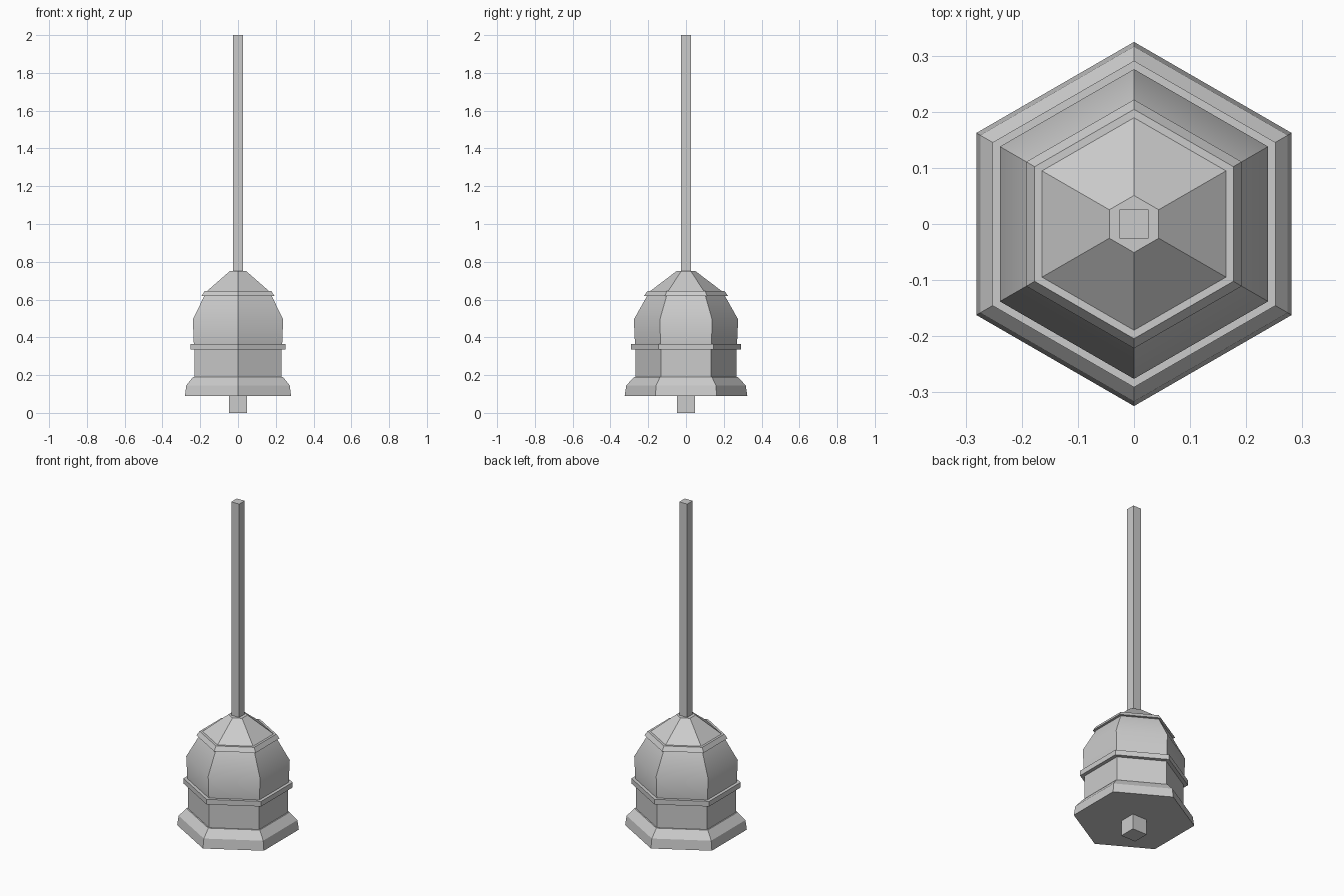
import bpy, bmesh, math

if "Cube" in bpy.data.objects:
    bpy.data.objects.remove(bpy.data.objects["Cube"])

SIDES = 6
TO_CORNER = 1 / math.cos(math.pi / SIDES)


def hex_part(name, profile, smooth=False):
    """Closed hexagonal solid from (flat-side radius, z) pairs, corners on +-y."""
    bm = bmesh.new()
    rings = []
    for r, z in profile:
        ring = []
        for i in range(SIDES):
            a = math.pi / 2 + i * math.tau / SIDES
            ring.append(bm.verts.new((r * TO_CORNER * math.cos(a),
                                      r * TO_CORNER * math.sin(a), z)))
        rings.append(ring)
    for lo, hi in zip(rings, rings[1:]):
        for i in range(SIDES):
            j = (i + 1) % SIDES
            bm.faces.new((lo[i], lo[j], hi[j], hi[i]))
    bm.faces.new(rings[0][::-1])
    bm.faces.new(rings[-1])
    finish(name, bm, smooth)


def square_post(name, width, z0, z1):
    bm = bmesh.new()
    bmesh.ops.create_cube(bm, size=1)
    bmesh.ops.scale(bm, vec=(width, width, z1 - z0), verts=bm.verts)
    bmesh.ops.translate(bm, vec=(0, 0, (z0 + z1) / 2), verts=bm.verts)
    finish(name, bm)


def finish(name, bm, smooth=False):
    bmesh.ops.recalc_face_normals(bm, faces=bm.faces)
    mesh = bpy.data.meshes.new(name)
    bm.to_mesh(mesh)
    bm.free()
    obj = bpy.data.objects.new(name, mesh)
    bpy.context.collection.objects.link(obj)
    if smooth:
        bpy.ops.object.select_all(action='DESELECT')
        obj.select_set(True)
        bpy.context.view_layer.objects.active = obj
        bpy.ops.object.shade_smooth_by_angle(angle=math.radians(30))


# Bell: flared lip, straight waist, sloping shoulder
hex_part("bell_lip", [(0.281, 0.09), (0.274, 0.145), (0.238, 0.19)])
hex_part("bell_waist", [(0.231, 0.19), (0.231, 0.34)])
hex_part("waist_band", [(0.252, 0.335), (0.252, 0.365)])
hex_part("bell_shoulder", [(0.234, 0.365), (0.239, 0.495), (0.178, 0.62)], smooth=True)

# Cap: narrow tapered band and pyramid roof
hex_part("cap_band", [(0.192, 0.62), (0.177, 0.645)])
hex_part("cap_roof", [(0.164, 0.645), (0.044, 0.75)])

# Hanging rod above, clapper below
square_post("hanging_rod", 0.051, 0.75, 2.0)
square_post("clapper", 0.096, 0.0, 0.09)
